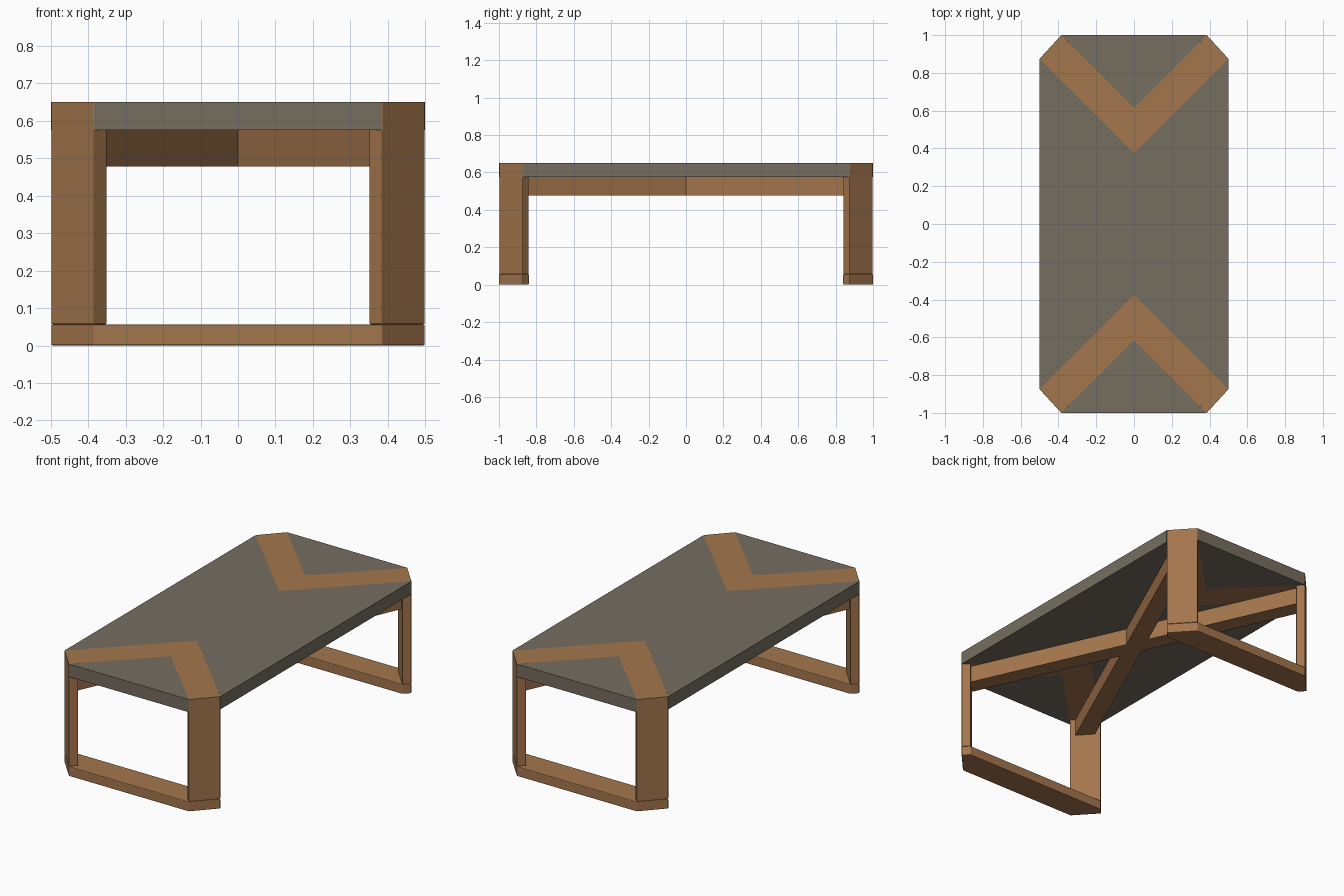
import bpy, bmesh
from mathutils import Vector

if "Cube" in bpy.data.objects:
    bpy.data.objects.remove(bpy.data.objects["Cube"])

TOP, SLAB, BEAM, FOOT = 0.65, 0.576, 0.478, 0.056


def material(name, rgb):
    m = bpy.data.materials.new(name)
    m.diffuse_color = (*rgb, 1)
    m.use_nodes = True
    m.node_tree.nodes["Principled BSDF"].inputs["Base Color"].default_value = m.diffuse_color
    return m


WOOD = material("warm_wood", (0.37, 0.18, 0.073))
GREY = material("stone_grey", (0.18, 0.153, 0.117))


def prism(name, outline, z0, z1, mat, bevel=0.0):
    """Extrude a flat outline between two heights; bevel all but the tabletop edges."""
    bm = bmesh.new()
    base = bm.faces.new([bm.verts.new((x, y, z0)) for x, y in outline])
    ext = bmesh.ops.extrude_face_region(bm, geom=[base], use_keep_orig=True)
    for v in ext["geom"]:
        if isinstance(v, bmesh.types.BMVert):
            v.co.z = z1
    bmesh.ops.recalc_face_normals(bm, faces=bm.faces)
    if bevel:
        edges = [e for e in bm.edges if min(v.co.z for v in e.verts) < TOP - 0.001]
        bmesh.ops.bevel(bm, geom=edges, offset=bevel, segments=2, profile=0.5, affect='EDGES')
    mesh = bpy.data.meshes.new(name)
    bm.to_mesh(mesh)
    bm.free()
    mesh.materials.append(mat)
    obj = bpy.data.objects.new(name, mesh)
    bpy.context.collection.objects.link(obj)
    return obj


def mirror_points(points, sx, sy):
    return [(x * sx, y * sy) for x, y in points]


# Corner plan: outer diagonal face and the inner face parallel to it
OUT_A, OUT_B = (0.385, 1.0), (0.5, 0.875)
IN_A, IN_B = (0.35, 0.965), (0.465, 0.84)
APEX_OUT, APEX_IN = (0, 0.615), (0, 0.375)

# Tabletop centre panel, notched at both ends by the chevrons
prism("top_centre_panel",
      [(0.5, -0.875), (0.5, 0.875), APEX_IN, (-0.5, 0.875), (-0.5, -0.875), (0, -0.375)],
      SLAB, TOP, GREY)

for sy, end in ((-1, "front"), (1, "back")):
    # Triangular end panel
    prism(f"top_{end}_panel", mirror_points([OUT_A, (-0.385, 1.0), APEX_OUT], 1, sy),
          SLAB, TOP, GREY)
    # Chevron running through the top between the two legs
    right = [APEX_IN, IN_B, IN_A, APEX_OUT]
    left = mirror_points([IN_A, IN_B], -1, 1)
    prism(f"{end}_chevron", mirror_points(right + left, 1, sy), SLAB, TOP, WOOD)
    # Floor rail with chamfered ends
    half = [OUT_A, OUT_B, IN_B]
    prism(f"{end}_foot_rail",
          mirror_points(half + mirror_points(half[::-1], -1, 1), 1, sy), 0, FOOT, WOOD, 0.004)
    # Diagonal plank legs
    for sx, side in ((-1, "left"), (1, "right")):
        prism(f"{end}_{side}_leg", mirror_points([OUT_A, OUT_B, IN_B, IN_A], sx, sy),
              FOOT, TOP, WOOD, 0.004)

# Crossed beams under the top, joining opposite legs
d = Vector((0.4075, 0.9025)).normalized()
n = Vector((d.y, -d.x))
W = 0.05


def beam_end(offset):
    # Point on the beam edge where it meets the inner leg face
    p = n * offset
    return tuple(p + d * ((1.316 - p.x - p.y) / (d.x + d.y)))


quarter = [(W / n.x, 0), beam_end(W), beam_end(-W), (0, -W / n.y)]
upper = quarter + mirror_points(quarter[-2::-1], -1, 1)
cross = upper + mirror_points(upper[-2:0:-1], 1, -1)
prism("cross_beams", cross, BEAM, SLAB, WOOD)
